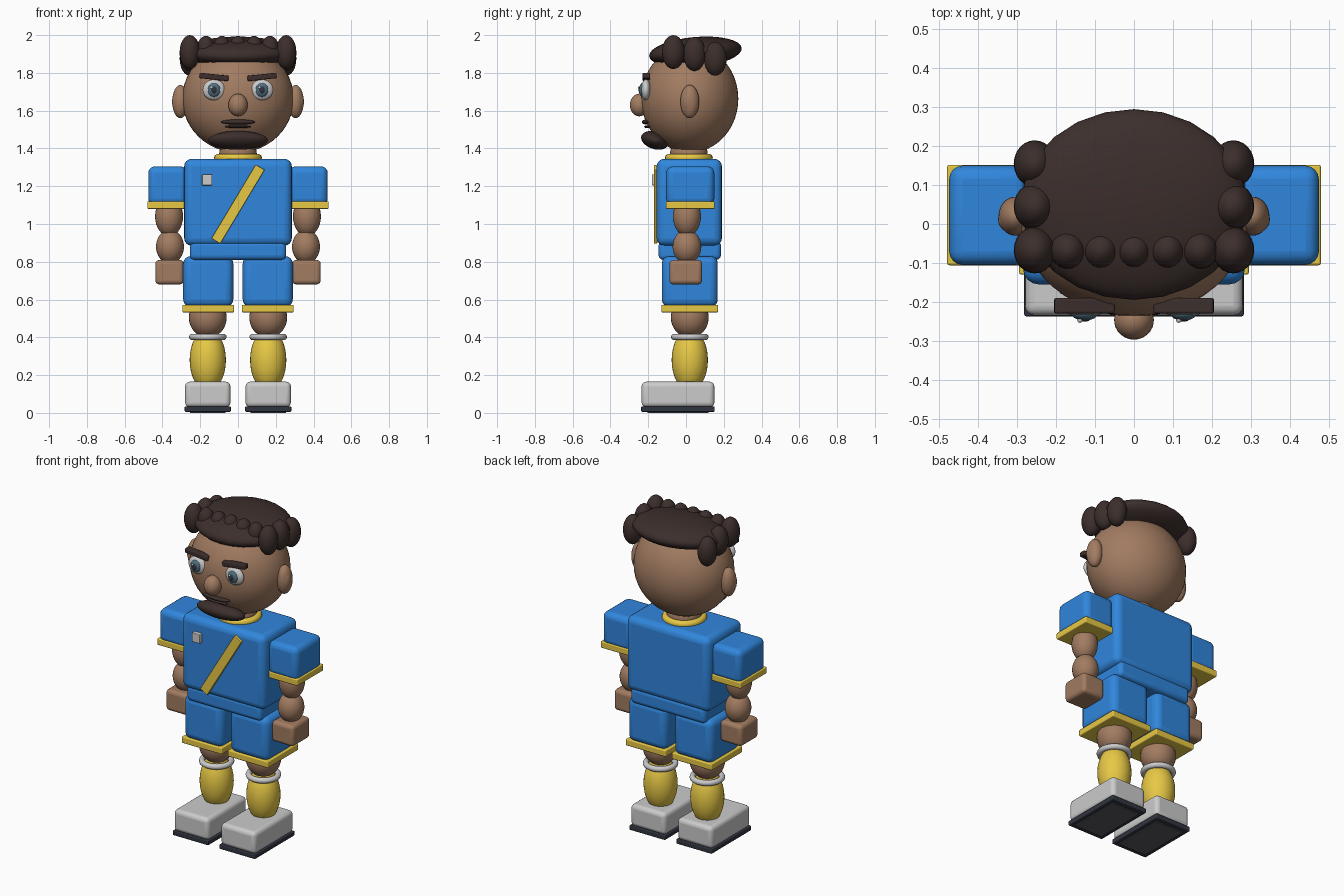
import bpy
from math import radians

if "Cube" in bpy.data.objects:
    bpy.data.objects.remove(bpy.data.objects["Cube"])

COLORS = {
    "skin": (0.36, 0.20, 0.12), "hair": (0.045, 0.028, 0.025), "blue": (0.03, 0.24, 0.72),
    "yellow": (0.80, 0.58, 0.06), "dark": (0.03, 0.035, 0.05), "iris": (0.08, 0.16, 0.22),
    "white": (0.85, 0.85, 0.85), "tread": (0.10, 0.10, 0.11),
}
mats = {}
for key, rgb in COLORS.items():
    mats[key] = bpy.data.materials.new(key)
    mats[key].diffuse_color = (*rgb, 1)


def finish(name, mat, angle=40):
    ob = bpy.context.object
    ob.name = name
    if mat:
        ob.data.materials.append(mats[mat])
    bpy.ops.object.shade_smooth_by_angle(angle=radians(angle))
    return ob


def box(name, x, y, z, mat=None, bevel=0.0, rot=(0, 0, 0)):
    """Rounded box from (min, max) ranges on each axis."""
    bpy.ops.mesh.primitive_cube_add(size=1, location=[(a + b) / 2 for a, b in (x, y, z)])
    ob = bpy.context.object
    ob.scale = [abs(b - a) for a, b in (x, y, z)]
    bpy.ops.object.transform_apply(location=False, rotation=False, scale=True)
    ob.rotation_euler = rot
    if bevel:
        mod = ob.modifiers.new("round", "BEVEL")
        mod.width, mod.segments = bevel, 4
    return finish(name, mat)


def ball(name, loc, radii, mat=None, rot=(0, 0, 0), seg=32, rings=16):
    bpy.ops.mesh.primitive_uv_sphere_add(segments=seg, ring_count=rings, radius=1, location=loc)
    ob = bpy.context.object
    ob.scale = radii
    bpy.ops.object.transform_apply(location=False, rotation=False, scale=True)
    ob.rotation_euler = rot
    return finish(name, mat)


def ring(name, loc, major, minor, mat=None, scale=(1, 1, 1)):
    bpy.ops.mesh.primitive_torus_add(major_radius=major, minor_radius=minor, location=loc,
                                     major_segments=32, minor_segments=10)
    bpy.context.object.scale = scale
    return finish(name, mat)


def span(s, a, b):
    """Mirror an x range to side s."""
    return tuple(sorted((s * a, s * b)))


# Torso, waist and shirt details
box("shirt", (-0.285, 0.285), (-0.155, 0.19), (0.885, 1.345), "blue", 0.04)
box("waist", (-0.255, 0.255), (-0.145, 0.185), (0.81, 0.91), "blue", 0.025)
box("sash", (-0.0275, 0.0275), (-0.17, -0.152), (0.877, 1.333), "yellow", 0.003, (0, radians(31), 0))
box("chest_badge", (-0.19, -0.137), (-0.18, -0.152), (1.205, 1.262), None, 0.004)
ring("collar", (0, 0.015, 1.35), 0.105, 0.022, "yellow")
ball("neck", (0, 0.015, 1.37), (0.10, 0.10, 0.09), "skin")

for s, side in ((-1, "right"), (1, "left")):
    # Legs and feet
    box(f"{side}_tread", span(s, 0.065, 0.255), (-0.205, 0.12), (0, 0.012), "tread")
    box(f"{side}_sole", span(s, 0.038, 0.282), (-0.237, 0.152), (0.006, 0.035), "dark", 0.005)
    box(f"{side}_shoe", span(s, 0.04, 0.28), (-0.235, 0.15), (0.03, 0.165), None, 0.025)
    ball(f"{side}_sock", (s * 0.16, 0.02, 0.28), (0.096, 0.096, 0.165), "yellow")
    ring(f"{side}_sock_cuff", (s * 0.16, 0.02, 0.402), 0.083, 0.017)
    ball(f"{side}_knee", (s * 0.16, 0.02, 0.505), (0.1, 0.1, 0.108), "skin")
    box(f"{side}_shorts_trim", span(s, 0.02, 0.295), (-0.13, 0.17), (0.532, 0.572), "yellow", 0.006)
    box(f"{side}_shorts", span(s, 0.025, 0.29), (-0.128, 0.168), (0.56, 0.83), "blue", 0.04)

    # Arms
    box(f"{side}_sleeve", span(s, 0.27, 0.475), (-0.105, 0.15), (1.1, 1.305), "blue", 0.035)
    box(f"{side}_sleeve_trim", span(s, 0.278, 0.48), (-0.106, 0.152), (1.08, 1.12), "yellow", 0.006)
    ball(f"{side}_upper_arm", (s * 0.365, 0.005, 1.04), (0.074, 0.074, 0.105), "skin")
    ball(f"{side}_forearm", (s * 0.36, 0.005, 0.88), (0.074, 0.076, 0.09), "skin")
    box(f"{side}_hand", span(s, 0.287, 0.438), (-0.088, 0.085), (0.68, 0.81), "skin", 0.022)

    # Ears, eyes and brows
    ball(f"{side}_ear", (s * 0.305, 0.02, 1.648), (0.043, 0.05, 0.088), "skin")
    ball(f"{side}_inner_ear", (s * 0.322, 0.012, 1.648), (0.027, 0.032, 0.058), "skin")
    ball(f"{side}_eye", (s * 0.127, -0.212, 1.71), (0.06, 0.027, 0.055), "white")
    ball(f"{side}_iris", (s * 0.127, -0.23, 1.71), (0.034, 0.018, 0.037), "iris", seg=24)
    ball(f"{side}_pupil", (s * 0.127, -0.24, 1.71), (0.018, 0.011, 0.022), "dark", seg=20, rings=10)
    ball(f"{side}_eye_glint", (s * 0.127 - 0.012, -0.247, 1.722), (0.007, 0.007, 0.007), "white", seg=12, rings=8)
    box(f"{side}_brow", span(s, 0.05, 0.205), (-0.23, -0.19), (1.764, 1.793), "hair", 0.006,
        (0, radians(-6 * s), 0))

    # Side curls
    for i, (y, z) in enumerate(((-0.067, 1.91), (0.045, 1.9), (0.155, 1.875))):
        ball(f"{side}_side_curl_{i + 1}", (s * 0.255, y, z), (0.054, 0.06, 0.09), "hair", seg=24, rings=12)

# Head and face
ball("head", (0, 0.02, 1.663), (0.295, 0.257, 0.285), "skin", seg=48, rings=24)
ball("nose", (0, -0.247, 1.63), (0.051, 0.05, 0.06), "skin")
ball("moustache", (0, -0.208, 1.54), (0.09, 0.025, 0.014), "hair")
ball("mouth", (0, -0.2, 1.515), (0.07, 0.022, 0.008), "hair")
ball("beard", (0, -0.165, 1.443), (0.158, 0.075, 0.046), "hair", (radians(-18), 0, 0))

# Hair cap and front curls
ball("hair_cap", (0, 0.05, 1.91), (0.29, 0.246, 0.08), "hair", (radians(5), 0, 0), 24, 16)
for i in range(5):
    ball(f"front_curl_{i + 1}", ((i - 2) * 0.085, -0.067, 1.93), (0.046, 0.048, 0.066), "hair", seg=24, rings=12)

for m in bpy.data.materials:
    if m.users and not m.is_grease_pencil:
        m.use_nodes = True
        m.node_tree.nodes["Principled BSDF"].inputs["Base Color"].default_value = m.diffuse_color
